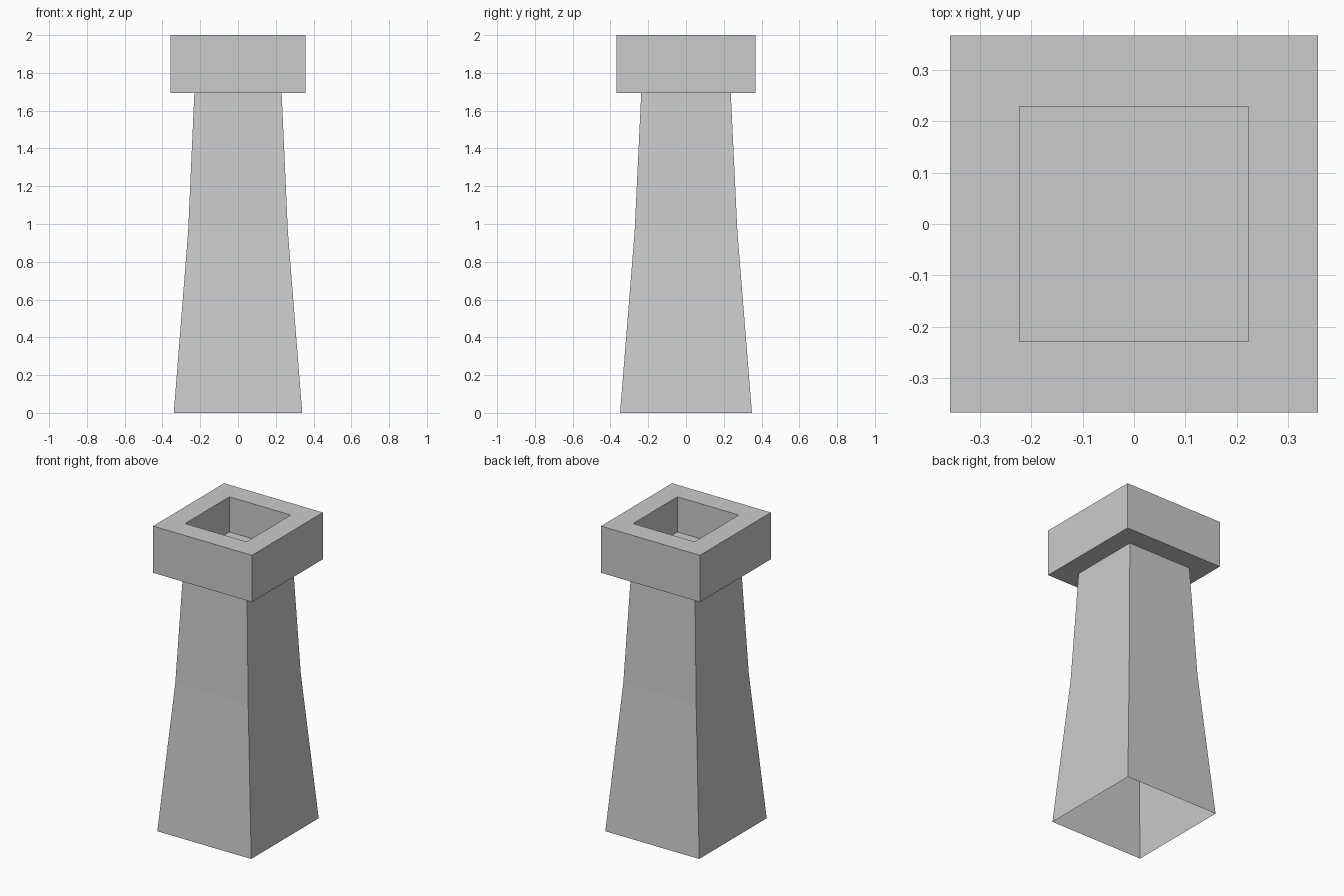
import bpy
import bmesh

if "Cube" in bpy.data.objects:
    bpy.data.objects.remove(bpy.data.objects["Cube"])


def square_loft(name, sections, close_end=False):
    """Skin a stack of rectangular sections (half x, half y, z)."""
    bm = bmesh.new()
    rings = []
    for hx, hy, z in sections:
        rings.append([bm.verts.new((sx * hx, sy * hy, z))
                      for sx, sy in ((-1, -1), (1, -1), (1, 1), (-1, 1))])
    for low, high in zip(rings, rings[1:]):
        for i in range(4):
            j = (i + 1) % 4
            bm.faces.new((low[i], low[j], high[j], high[i]))
    if close_end:
        bm.faces.new(rings[-1])
    mesh = bpy.data.meshes.new(name)
    bm.to_mesh(mesh)
    bm.free()
    obj = bpy.data.objects.new(name, mesh)
    bpy.context.collection.objects.link(obj)
    return obj


# Tapered hollow shaft, open underneath, with a slight bend half way up
square_loft("chimney_shaft", [
    (0.34, 0.349, 0.0),
    (0.264, 0.272, 0.96),
    (0.231, 0.237, 1.694),
])

# Overhanging cap: underside ledge, outer wall, rim and recessed flue floor
square_loft("chimney_cap", [
    (0.231, 0.237, 1.694),
    (0.358, 0.367, 1.694),
    (0.358, 0.367, 2.0),
    (0.223, 0.229, 2.0),
    (0.223, 0.229, 1.77),
], close_end=True)
